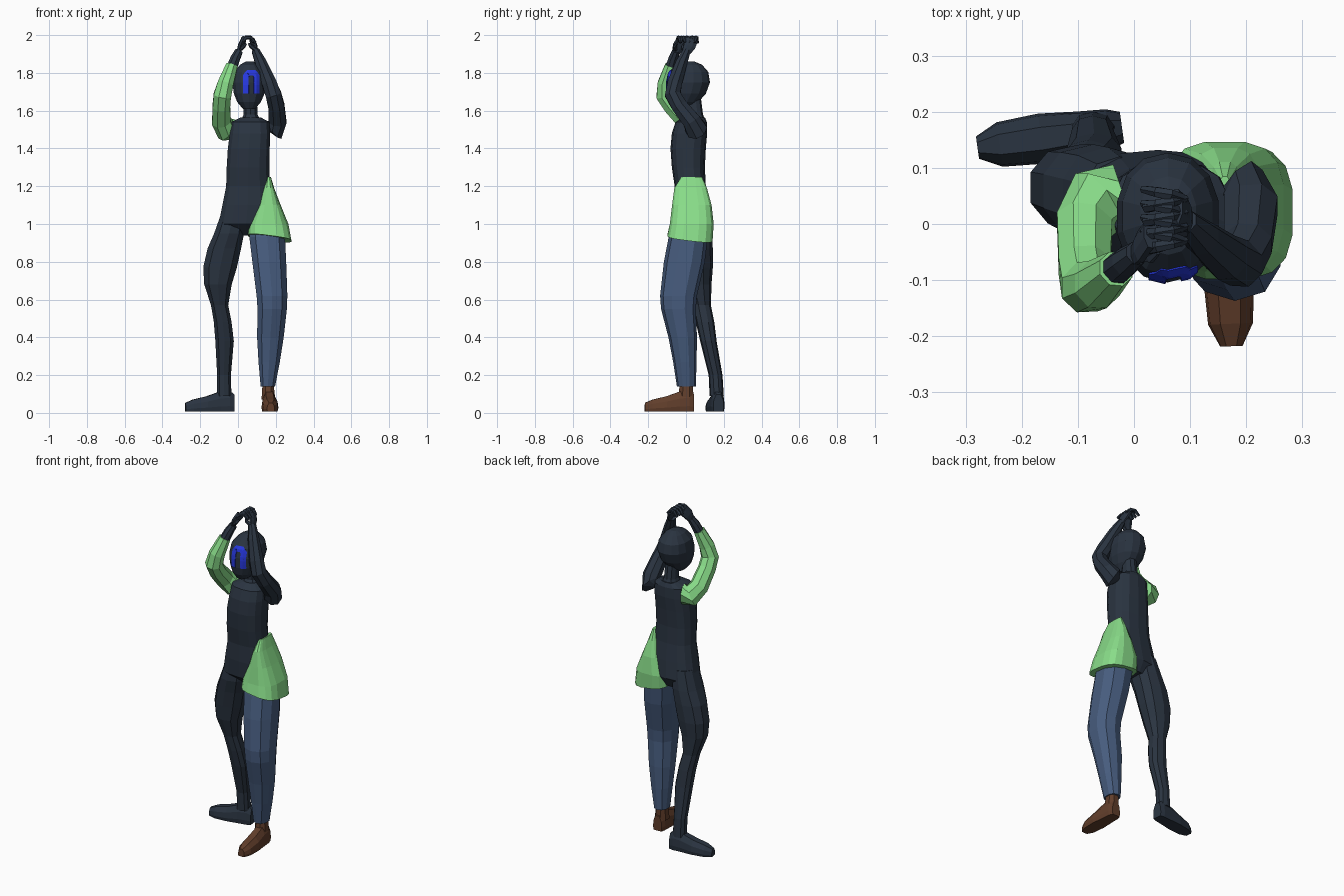
import bpy, bmesh, math
from mathutils import Vector
from mathutils.bvhtree import BVHTree


def material(name, rgb):
    m = bpy.data.materials.new(name)
    m.diffuse_color = (*rgb, 1)
    return m


SUIT = material("dark navy", (0.023, 0.034, 0.052))
GREEN = material("light green", (0.25, 0.72, 0.25))
DENIM = material("denim blue", (0.063, 0.108, 0.21))
BROWN = material("brown leather", (0.12, 0.048, 0.024))
BLUE = material("bright blue", (0.02, 0.04, 0.75))


def skin(name, rings, mat, caps=True):
    """Bridge equal-length rings of points into a closed flat-shaded part."""
    bm = bmesh.new()
    vs = [[bm.verts.new(p) for p in r] for r in rings]
    n = len(vs[0])
    for a, b in zip(vs, vs[1:]):
        for i in range(n):
            j = (i + 1) % n
            bm.faces.new((a[i], a[j], b[j], b[i]))
    if caps:
        bm.faces.new(vs[0][::-1])
        bm.faces.new(vs[-1])
    bmesh.ops.recalc_face_normals(bm, faces=bm.faces)
    me = bpy.data.meshes.new(name)
    bm.to_mesh(me)
    bm.free()
    me.materials.append(mat)
    ob = bpy.data.objects.new(name, me)
    bpy.context.collection.objects.link(ob)
    return ob


def loft(name, rows, mat, n=12, p=2.3, tilt=(0, 0)):
    """Rows are z, x0, x1, y0, y1 of superellipse rings; tilt slants the lowest ring."""
    rings = []
    for k, (z, x0, x1, y0, y1) in enumerate(rows):
        ring = []
        for i in range(n):
            a = 2 * math.pi * (i + 0.5) / n
            c, s = math.cos(a), math.sin(a)
            dx = math.copysign(abs(c) ** (2 / p), c) * (x1 - x0) / 2
            dy = math.copysign(abs(s) ** (2 / p), s) * (y1 - y0) / 2
            dz = dx * tilt[0] + dy * tilt[1] if k == 0 else 0
            ring.append(((x0 + x1) / 2 + dx, (y0 + y1) / 2 + dy, z + dz))
        rings.append(ring)
    return skin(name, rings, mat)


def tube(name, pts, mat, n=8, flat=1.0, side=(1, 0, 0)):
    """Points are x, y, z, radius; flat scales the radius across the side axis."""
    P = [Vector(q[:3]) for q in pts]
    rings = []
    for i, q in enumerate(pts):
        t = Vector()
        if i > 0:
            t += (P[i] - P[i - 1]).normalized()
        if i < len(P) - 1:
            t += (P[i + 1] - P[i]).normalized()
        t.normalize()
        u = Vector(side)
        u = (u - t * u.dot(t)).normalized()
        v = t.cross(u)
        rings.append([P[i] + u * math.cos(a) * q[3] * flat + v * math.sin(a) * q[3]
                      for a in (2 * math.pi * (k + 0.5) / n for k in range(n))])
    return skin(name, rings, mat)


def foot(name, ankle, direction, mat):
    """Rounded wedge from heel to toe along a ground direction."""
    d = Vector((*direction, 0)).normalized()
    s = Vector((-d.y, d.x, 0))
    o = Vector((*ankle, 0.008))
    rings = []
    for t, w, h in ((-.045, .028, .09), (-.02, .036, .11), (.03, .039, .105),
                    (.1, .045, .08), (.175, .04, .062), (.215, .02, .045)):
        rings.append([o + d * t + s * w * a + Vector((0, 0, h * b)) for a, b in
                      ((-.9, 0), (.9, 0), (1, .25), (.9, .65), (.45, 1), (-.45, 1), (-.9, .65), (-1, .25))])
    return skin(name, rings, mat)


# Torso with neck base
loft("torso", [
    (.94, .00, .09, .01, .10), (1.0, -.105, .19, -.055, .132), (1.1, -.085, .188, -.062, .12),
    (1.2, -.065, .172, -.060, .105), (1.3, -.062, .168, -.075, .10), (1.4, -.056, .17, -.082, .105),
    (1.48, -.045, .172, -.075, .112), (1.54, -.038, .168, -.055, .11), (1.565, .015, .12, -.015, .10)],
    SUIT, 14, 2.6)
loft("neck", [(1.54, .01, .125, -.02, .105), (1.58, .028, .105, .0, .09), (1.66, .03, .102, -.01, .08)], SUIT, 10)

# Head
head = loft("head", [
    (1.61, .025, .092, -.075, .03), (1.645, -.005, .122, -.095, .065), (1.69, -.024, .142, -.104, .105),
    (1.75, -.032, .153, -.104, .127), (1.805, -.022, .142, -.09, .118), (1.843, .01, .112, -.055, .085),
    (1.86, .04, .085, -.01, .045)], SUIT, 14, 2.2)

# Face plate: a thin arch projected on the head
tree = BVHTree.FromPolygons([v.co for v in head.data.vertices], [f.vertices for f in head.data.polygons])
keys = [Vector(q) for q in ((.041, 1.69), (.041, 1.783), (.053, 1.801), (.087, 1.801), (.099, 1.783), (.099, 1.69))]
line = [a.lerp(b, k / 4) for a, b in zip(keys, keys[1:]) for k in range(4)] + [keys[-1]]
bm = bmesh.new()
prev = None
for i, q in enumerate(line):
    t = (line[min(i + 1, len(line) - 1)] - line[max(i - 1, 0)]).normalized()
    nrm = Vector((-t.y, t.x))
    row = []
    for w in (-.015, 0, .015):
        r = q + nrm * w
        hit = tree.ray_cast(Vector((r.x, -1, r.y)), Vector((0, 1, 0)))[0]
        row.append(bm.verts.new((r.x, (hit.y if hit else -.09) - .004, r.y)))
    if prev:
        for k in (0, 1):
            bm.faces.new((prev[k], prev[k + 1], row[k + 1], row[k]))
    prev = row
bmesh.ops.recalc_face_normals(bm, faces=bm.faces)
if sum(f.normal.y for f in bm.faces) > 0:
    bmesh.ops.reverse_faces(bm, faces=bm.faces)
me = bpy.data.meshes.new("face_arch")
bm.to_mesh(me)
bm.free()
me.materials.append(BLUE)
arch = bpy.data.objects.new("face_arch", me)
bpy.context.collection.objects.link(arch)
arch.modifiers.new("thickness", "SOLIDIFY").thickness = 0.005

# Arms raised above the head: green sleeve on one side, plain on the other
tube("sleeve", [(-.02, .055, 1.5, .058), (-.065, .04, 1.5, .064), (-.088, .0, 1.545, .054),
                (-.088, -.075, 1.625, .05), (-.083, -.112, 1.68, .05), (-.065, -.108, 1.745, .045),
                (-.032, -.08, 1.84, .033)], GREEN)
tube("left_forearm", [(-.04, -.088, 1.81, .03), (-.015, -.068, 1.875, .027), (.005, -.052, 1.915, .022)], SUIT)
tube("right_arm", [(.15, .055, 1.5, .058), (.195, .055, 1.5, .06), (.208, .03, 1.545, .052),
                   (.203, -.035, 1.625, .046), (.188, -.07, 1.685, .045), (.165, -.06, 1.745, .042),
                   (.122, -.025, 1.85, .033), (.092, .005, 1.92, .022)], SUIT)

# Hands joined with interlaced fingers
tube("left_palm", [(.0, -.055, 1.905, .022), (.012, -.04, 1.94, .034), (.03, -.015, 1.975, .036)],
     SUIT, 8, .4)
tube("right_palm", [(.098, .0, 1.905, .022), (.09, .018, 1.94, .034), (.074, .03, 1.975, .036)],
     SUIT, 8, .4)
for i in range(4):
    y = -.045 + .025 * i
    tube(f"left_finger_{i}", [(.022, y, 1.965, .011), (.042, y + .004, 1.987, .011),
                              (.068, y + .01, 1.987, .01), (.092, y + .016, 1.96, .007)], SUIT, 6, 1, (0, 1, 0))
    y += .022
    tube(f"right_finger_{i}", [(.084, y - .008, 1.965, .011), (.064, y, 1.987, .011),
                               (.04, y + .005, 1.987, .01), (.016, y + .01, 1.96, .007)], SUIT, 6, 1, (0, 1, 0))
for side, x, y, k in (("left", .01, -.055, 1), ("right", .09, -.012, -1)):
    tube(side + "_thumb", [(x, y, 1.925, .012), (x + .02 * k, y - .004, 1.94, .011),
                           (x + .032 * k, y + .005, 1.955, .006)], SUIT, 6, 1, (0, 1, 0))

# Plain leg, turned outwards
loft("plain_leg", [
    (.09, -.112, -.033, .125, .2), (.2, -.112, -.036, .12, .193), (.38, -.122, -.02, .075, .162),
    (.48, -.13, -.032, .052, .15), (.57, -.145, -.05, .035, .132), (.68, -.182, -.03, .0, .135),
    (.77, -.188, -.002, -.012, .142), (.87, -.165, .02, -.025, .142), (.95, -.13, .036, -.04, .137),
    (1.06, -.09, .04, -.035, .12)], SUIT, 10)
foot("plain_foot", (-.066, .166), (-1, -.14), SUIT)

# Trouser leg and shoe
loft("trouser_leg", [
    (.14, .118, .198, -.048, .052), (.27, .106, .224, -.068, .056), (.4, .098, .245, -.093, .058),
    (.55, .1, .262, -.132, .052), (.62, .095, .265, -.137, .058), (.8, .072, .259, -.117, .1),
    (.93, .056, .253, -.092, .115), (1.02, .07, .235, -.06, .12)], DENIM, 10)
loft("shoe_ankle", [(.07, .122, .2, -.045, .042), (.16, .128, .19, -.035, .04)], BROWN, 8)
foot("shoe", (.165, -.003), (.04, -1), BROWN)

# Flared half skirt over the hip
loft("hip_cloth", [
    (.925, .052, .284, -.1, .142), (1.0, .056, .268, -.087, .148), (1.1, .1, .227, -.075, .137),
    (1.19, .132, .192, -.063, .112), (1.25, .15, .174, -.025, .085)], GREEN, 16, 3.0, (-.13, -.12))
